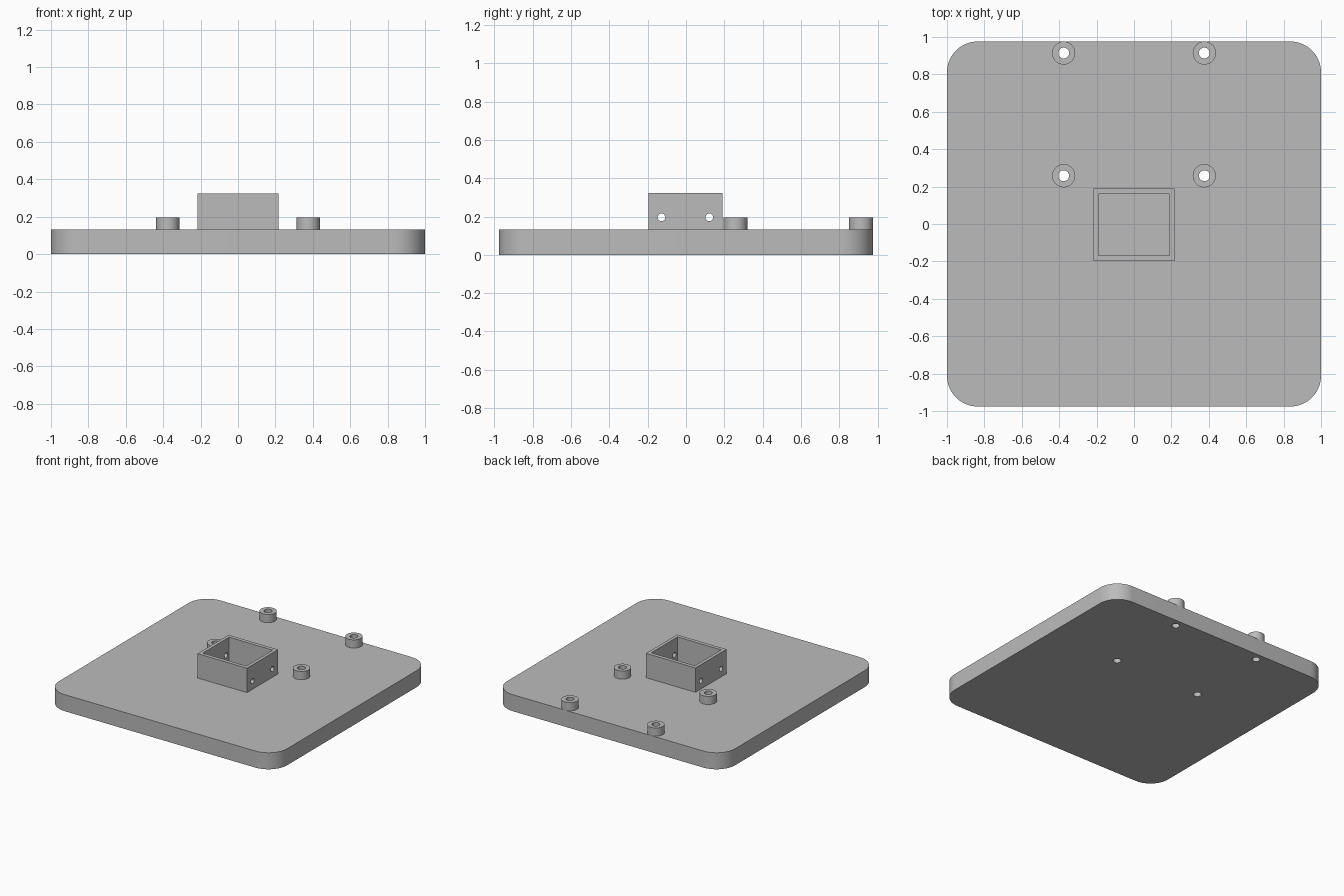
import bpy
import bmesh
import math
from mathutils import Matrix

cube = bpy.data.objects.get("Cube")
if cube:
    bpy.data.objects.remove(cube, do_unlink=True)

PLATE_TOP = 0.131
BOSS_X, BOSS_Y = 0.376, (0.258, 0.914)
BOX_Y = -0.003

grey = bpy.data.materials.new("plain grey")
grey.use_nodes = True
grey.diffuse_color = (0.5, 0.5, 0.5, 1)
grey.node_tree.nodes["Principled BSDF"].inputs["Base Color"].default_value = (0.5, 0.5, 0.5, 1)


def finish(bm, name):
    mesh = bpy.data.meshes.new(name)
    bm.to_mesh(mesh)
    bm.free()
    mesh.materials.append(grey)
    obj = bpy.data.objects.new(name, mesh)
    bpy.context.collection.objects.link(obj)
    return obj


def block(name, size, centre, corner=0):
    """Box with optionally rounded upright edges."""
    bm = bmesh.new()
    bmesh.ops.create_cube(bm, size=1, matrix=Matrix.Translation(centre) @ Matrix.Diagonal((*size, 1)))
    if corner:
        upright = [e for e in bm.edges if abs(e.verts[0].co.z - e.verts[1].co.z) > 0.01]
        bmesh.ops.bevel(bm, geom=upright, offset=corner, segments=14, profile=0.5, affect='EDGES')
    return finish(bm, name)


def cylinder(name, radius, length, centre, along_x=False):
    bm = bmesh.new()
    turn = Matrix.Rotation(math.pi / 2 if along_x else 0, 4, 'Y')
    bmesh.ops.create_cone(bm, cap_ends=True, segments=40, radius1=radius, radius2=radius,
                          depth=length, matrix=Matrix.Translation(centre) @ turn)
    return finish(bm, name)


def select_only(obj):
    bpy.ops.object.select_all(action='DESELECT')
    obj.select_set(True)
    bpy.context.view_layer.objects.active = obj


def cut(obj, cutters):
    select_only(obj)
    for cutter in cutters:
        mod = obj.modifiers.new("cut", 'BOOLEAN')
        mod.operation, mod.solver, mod.object = 'DIFFERENCE', 'EXACT', cutter
        bpy.ops.object.modifier_apply(modifier=mod.name)


parts, cutters = [], []

# Base plate with rounded corners
plate = block("base_plate", (2, 1.952, PLATE_TOP), (0, 0, PLATE_TOP / 2), corner=0.165)
parts.append(plate)

# Four hollow standoffs, drilled through the plate
for side, x in (("right", -BOSS_X), ("left", BOSS_X)):
    for row, y in zip(("middle", "back"), BOSS_Y):
        boss = cylinder(f"standoff_{row}_{side}", 0.062, 0.065, (x, y, PLATE_TOP + 0.0325))
        drill = cylinder("screw_hole_cutter", 0.029, 1, (x, y, 0.1))
        cut(boss, [drill])
        cut(plate, [drill])
        parts.append(boss)
        cutters.append(drill)

# Open-topped box with two pin holes across its side walls
box = block("open_box", (0.434, 0.388, 0.193), (0, BOX_Y, PLATE_TOP + 0.0965))
cavity = block("cavity_cutter", (0.382, 0.329, 1), (0, BOX_Y, 0.5))
pins = [cylinder("pin_hole_cutter", 0.02, 1, (0, BOX_Y + dy, 0.196), along_x=True)
        for dy in (-0.125, 0.125)]
cut(box, [cavity] + pins)
parts.append(box)
cutters += [cavity] + pins

for cutter in cutters:
    bpy.data.objects.remove(cutter, do_unlink=True)

for part in parts:
    select_only(part)
    bpy.ops.object.shade_smooth_by_angle(angle=math.radians(30))
